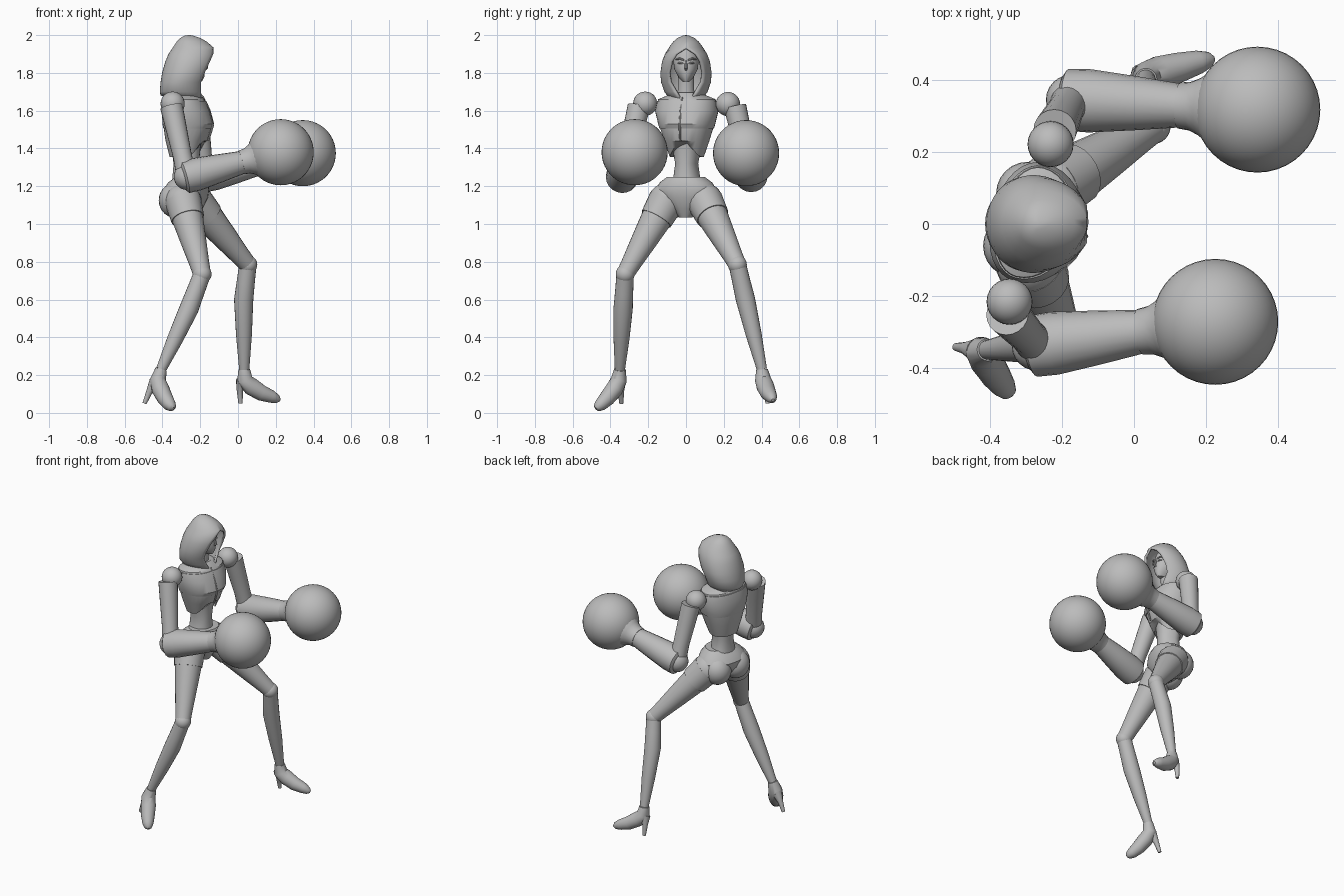
import bpy, bmesh, math
from mathutils import Vector, Matrix

cube = bpy.data.objects.get("Cube")
if cube:
    bpy.data.objects.remove(cube)

GREY = (0.5, 0.5, 0.5, 1)
mat = bpy.data.materials.new("plain grey")
mat.use_nodes = True
mat.diffuse_color = GREY
mat.node_tree.nodes["Principled BSDF"].inputs["Base Color"].default_value = GREY


def finish(name, bm, angle=35):
    bmesh.ops.recalc_face_normals(bm, faces=bm.faces)
    mesh = bpy.data.meshes.new(name)
    bm.to_mesh(mesh)
    bm.free()
    mesh.materials.append(mat)
    ob = bpy.data.objects.new(name, mesh)
    bpy.context.collection.objects.link(ob)
    bpy.ops.object.select_all(action='DESELECT')
    ob.select_set(True)
    bpy.context.view_layer.objects.active = ob
    bpy.ops.object.shade_smooth_by_angle(angle=math.radians(angle))
    return ob


def loft(name, rings, closed=True, angle=35):
    """Skin a list of point rings; closed rings get end caps."""
    bm = bmesh.new()
    vs = [[bm.verts.new(p) for p in ring] for ring in rings]
    n = len(vs[0])
    for a, b in zip(vs, vs[1:]):
        for i in range(n if closed else n - 1):
            j = (i + 1) % n
            bm.faces.new((a[i], a[j], b[j], b[i]))
    if closed:
        bm.faces.new(vs[0])
        bm.faces.new(vs[-1])
    bmesh.ops.remove_doubles(bm, verts=bm.verts, dist=0.0005)
    return finish(name, bm, angle)


def limb(name, pts, sides=20):
    """Round tube through (position, radius) pairs."""
    rings = []
    for i, (p, r) in enumerate(pts):
        p = Vector(p)
        t = Vector(pts[min(i + 1, len(pts) - 1)][0]) - Vector(pts[max(i - 1, 0)][0])
        t.normalize()
        u = t.cross(Vector((0, 1, 0))).normalized()
        v = t.cross(u)
        angs = [2 * math.pi * k / sides for k in range(sides)]
        rings.append([p + r * (math.cos(a) * u + math.sin(a) * v) for a in angs])
    return loft(name, rings)


def ball(name, p, r, scale=(1, 1, 1), yaw=0, seg=24):
    bm = bmesh.new()
    m = Matrix.Translation(p) @ Matrix.Rotation(yaw, 4, 'Z') @ Matrix.Diagonal((*scale, 1))
    bmesh.ops.create_uvsphere(bm, u_segments=seg, v_segments=seg // 2 + 2, radius=r, matrix=m)
    return finish(name, bm)


def body(name, centre, yaw, rows, power=0.85, arch=0, grow=0, sides=32):
    """Stack of (z, back, front, half width) sections facing +x, with an arched lower rim."""
    rot = Matrix.Rotation(yaw, 3, 'Z')
    rings = []
    for k, (z, back, front, hw) in enumerate(rows):
        ring = []
        for i in range(sides):
            a = 2 * math.pi * i / sides
            c, s = math.cos(a), math.sin(a)
            x = (front + grow) * c if c > 0 else (back - grow) * -c
            y = math.copysign(abs(s) ** power, s) * (hw + grow)
            lift = arch * max(0, c) ** 4 if k == 0 else 0
            ring.append(rot @ Vector((x, y, 0)) + Vector((centre[0], centre[1], z + lift)))
        rings.append(ring)
    return loft(name, rings, angle=28)


YAW = math.radians(-14)
CHEST = (-0.29, 0.005)
HIPS = (-0.265, 0.0)

# Torso: abdomen, rib cage with arched rim, layered breast plate
body("abdomen", CHEST, YAW, [(1.20, -.06, .09, .085), (1.25, -.055, .085, .07),
                             (1.32, -.05, .085, .06), (1.40, -.06, .09, .075), (1.46, -.06, .1, .09)])
ribs = [(1.355, -.07, .10, .09), (1.44, -.09, .125, .12), (1.52, -.10, .15, .145),
        (1.60, -.10, .135, .165), (1.66, -.085, .11, .155), (1.695, -.05, .07, .07)]
body("rib_cage", CHEST, YAW, ribs, arch=0.08)
body("breast_plate", CHEST, YAW, [(1.505, -.095, .145, .14), (1.53, -.10, .157, .147),
                                  (1.60, -.10, .137, .165), (1.65, -.088, .113, .155)], grow=0.005)
limb("breast_seam", [((-.158, -.03, 1.44), .005), ((-.133, -.034, 1.52), .006),
                     ((-.155, -.029, 1.60), .005), ((-.19, -.02, 1.67), .004)], 8)

# Pelvis and buttocks
body("pelvis", HIPS, YAW, [(1.035, -.03, .05, .035), (1.08, -.08, .075, .07), (1.14, -.12, .10, .15),
                           (1.18, -.125, .105, .165), (1.22, -.10, .105, .14), (1.25, -.06, .09, .10)])
for side, tag in ((1, "left"), (-1, "right")):
    off = Matrix.Rotation(YAW, 3, 'Z') @ Vector((-.05, .075 * side, 0))
    ball(tag + "_buttock", (HIPS[0] + off.x, off.y, 1.125), .088, (1, 1, 1.05))

# Neck, head and face
limb("neck", [((-.285, 0, 1.66), .06), ((-.275, 0, 1.71), .043), ((-.262, 0, 1.80), .043)])
body("head", (-.25, 0), 0, [(1.755, -.03, .06, .02), (1.78, -.06, .072, .042), (1.82, -.09, .075, .062),
                            (1.87, -.095, .07, .068), (1.92, -.08, .055, .055), (1.945, -.04, .03, .03)], 1)
limb("nose", [((-.178, 0, 1.865), .005), ((-.166, 0, 1.825), .009), ((-.176, 0, 1.817), .006)], 8)
for side, tag in ((1, "left"), (-1, "right")):
    limb(tag + "_brow", [((-.176, .012 * side, 1.868), .005), ((-.183, .032 * side, 1.876), .006),
                         ((-.203, .054 * side, 1.872), .004)], 8)
    limb(tag + "_eye", [((-.178, .015 * side, 1.85), .003), ((-.181, .028 * side, 1.853), .006),
                        ((-.192, .045 * side, 1.852), .003)], 8)

# Hood: rows of height, back x, front x, half width, half angle of the face opening
hood_rows = [(1.66, -.41, -.19, .085, 12), (1.70, -.414, -.18, .115, 28), (1.75, -.41, -.165, .132, 40),
             (1.80, -.402, -.14, .136, 42), (1.86, -.385, -.118, .127, 38), (1.90, -.368, -.115, .112, 28),
             (1.935, -.345, -.13, .09, 0), (1.965, -.325, -.165, .068, 0), (1.985, -.305, -.20, .045, 0),
             (1.998, -.28, -.24, .015, 0)]
rings = []
for k, (z, back, front, hw, gap) in enumerate(hood_rows):
    cx, ring = (back + front) / 2 - .01, []
    for i in range(33):
        a = math.radians(gap + (360 - 2 * gap) * i / 32)
        reach = front - cx if math.cos(a) > 0 else cx - back
        drop = .02 * math.cos(a) if k == 0 else 0
        ring.append((cx + reach * math.cos(a), hw * math.sin(a), z - drop))
    rings.append(ring)
rings.append([(-.26, 0, 2.0)] * 33)
bm_hood = loft("hood", rings, closed=False, angle=40)
shell = bm_hood.modifiers.new("thickness", 'SOLIDIFY')
shell.thickness = 0.014
shell.offset = -1


# Arms: shoulder ball, upper arm, tapered forearm, flared cuff, round glove
def arm(tag, joint, shoulder, elbow, glove):
    s, e, g = Vector(shoulder), Vector(elbow), Vector(glove)
    along = lambda rows: [(e.lerp(g, t), r) for t, r in rows]
    ball(tag + "_shoulder", joint, .064)
    limb(tag + "_upper_arm", [(s, .06), (s.lerp(e, .3), .056), (s.lerp(e, .7), .05), (e, .055)])
    ball(tag + "_elbow", e, .07)
    limb(tag + "_forearm", along([(-.04, .07), (-.02, .086), (.1, .088), (.35, .075), (.6, .06)]))
    limb(tag + "_cuff", along([(.58, .064), (.64, .068), (.69, .08), (.75, .103), (.82, .118)]))
    ball(tag + "_glove", g, .175, seg=40)


arm("left", (-.232, .222, 1.635), (-.22, .26, 1.62), (-.175, .345, 1.255), (.343, .318, 1.375))
arm("right", (-.346, -.216, 1.637), (-.352, -.25, 1.62), (-.27, -.338, 1.25), (.226, -.272, 1.38))


# Legs: thigh with hip band, knee, calf, heeled shoe
def leg(tag, hip, knee, calf, ankle, foot, heel):
    h, k, c, a = map(Vector, (hip, knee, calf, ankle))
    ball(tag + "_hip", h, .096)
    limb(tag + "_hip_band", [(h, .097), (h.lerp(k, .24), .088)])
    limb(tag + "_thigh", [(h, .094), (h.lerp(k, .25), .082), (h.lerp(k, .55), .068),
                          (h.lerp(k, .85), .053), (k, .047)])
    ball(tag + "_knee", k, .05)
    limb(tag + "_calf", [(k, .046), (k.lerp(c, .5), .048), (c, .051), (c.lerp(a, .5), .042), (a, .027)])
    limb(tag + "_shoe", [(a, .031)] + foot)
    limb(tag + "_shoe_heel", heel, 12)


leg("left", (-.23, .1, 1.12), (.052, .272, .785), (.03, .315, .6), (.033, .402, .23),
    [((.035, .408, .175), .043), ((.07, .42, .14), .047), ((.125, .435, .105), .042),
     ((.18, .45, .085), .033), ((.21, .457, .072), .022), ((.222, .46, .067), .008)],
    [((.022, .41, .17), .034), ((.01, .425, .12), .017), ((.013, .432, .05), .011)])
leg("right", (-.29, -.105, 1.12), (-.19, -.322, .735), (-.26, -.333, .55), (-.407, -.35, .23),
    [((-.425, -.355, .175), .043), ((-.41, -.38, .125), .047), ((-.385, -.42, .075), .042),
     ((-.362, -.452, .043), .034), ((-.348, -.47, .028), .023), ((-.343, -.477, .022), .008)],
    [((-.437, -.352, .165), .034), ((-.47, -.345, .11), .017), ((-.495, -.342, .05), .011)])
